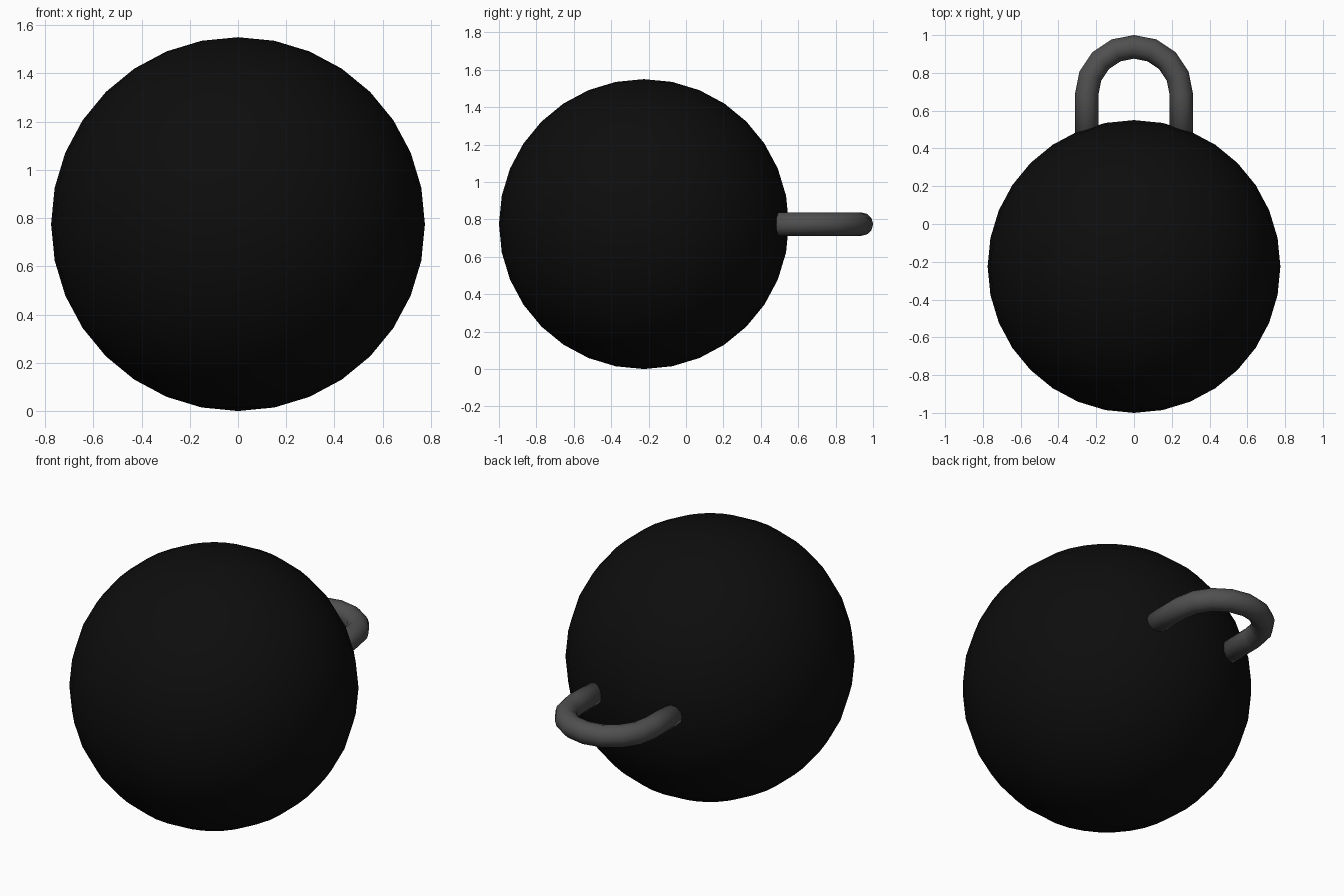
import bpy, bmesh
from math import pi, sin, cos

if "Cube" in bpy.data.objects:
    bpy.data.objects.remove(bpy.data.objects["Cube"])

def material(name, v):
    m = bpy.data.materials.new(name)
    m.diffuse_color = (v, v, v, 1)
    m.use_nodes = True
    m.node_tree.nodes["Principled BSDF"].inputs["Base Color"].default_value = m.diffuse_color
    return m

def smooth(ob):
    for p in ob.data.polygons:
        p.use_smooth = True

# Round ball
bpy.ops.mesh.primitive_uv_sphere_add(segments=32, ring_count=16, radius=0.775,
                                     location=(0, -0.225, 0.775))
ball = bpy.context.object
ball.name = "ball"
smooth(ball)
ball.data.materials.append(material("black", 0.004))

# U-shaped loop: two straight legs joined by a half-circle arch
R, TUBE, ARCH_Y, Z = 0.25, 0.0625, 0.688, 0.775
STEPS, SIDES = 8, 12
path = [((R, 0.42), 0)]
path += [((R * cos(a), ARCH_Y + R * sin(a)), a)
         for a in (pi * i / STEPS for i in range(STEPS + 1))]
path += [((-R, 0.42), pi)]

bm = bmesh.new()
rings = []
for (x, y), a in path:
    rings.append([bm.verts.new((x + TUBE * cos(t) * cos(a),
                                y + TUBE * cos(t) * sin(a),
                                Z + TUBE * sin(t)))
                  for t in (2 * pi * k / SIDES for k in range(SIDES))])
for r0, r1 in zip(rings, rings[1:]):
    for k in range(SIDES):
        n = (k + 1) % SIDES
        bm.faces.new((r0[k], r0[n], r1[n], r1[k]))
bm.faces.new(rings[0])
bm.faces.new(rings[-1])
bmesh.ops.recalc_face_normals(bm, faces=bm.faces)
me = bpy.data.meshes.new("loop_handle")
bm.to_mesh(me)
bm.free()
loop = bpy.data.objects.new("loop_handle", me)
bpy.context.collection.objects.link(loop)
smooth(loop)
me.materials.append(material("dark_grey", 0.08))
